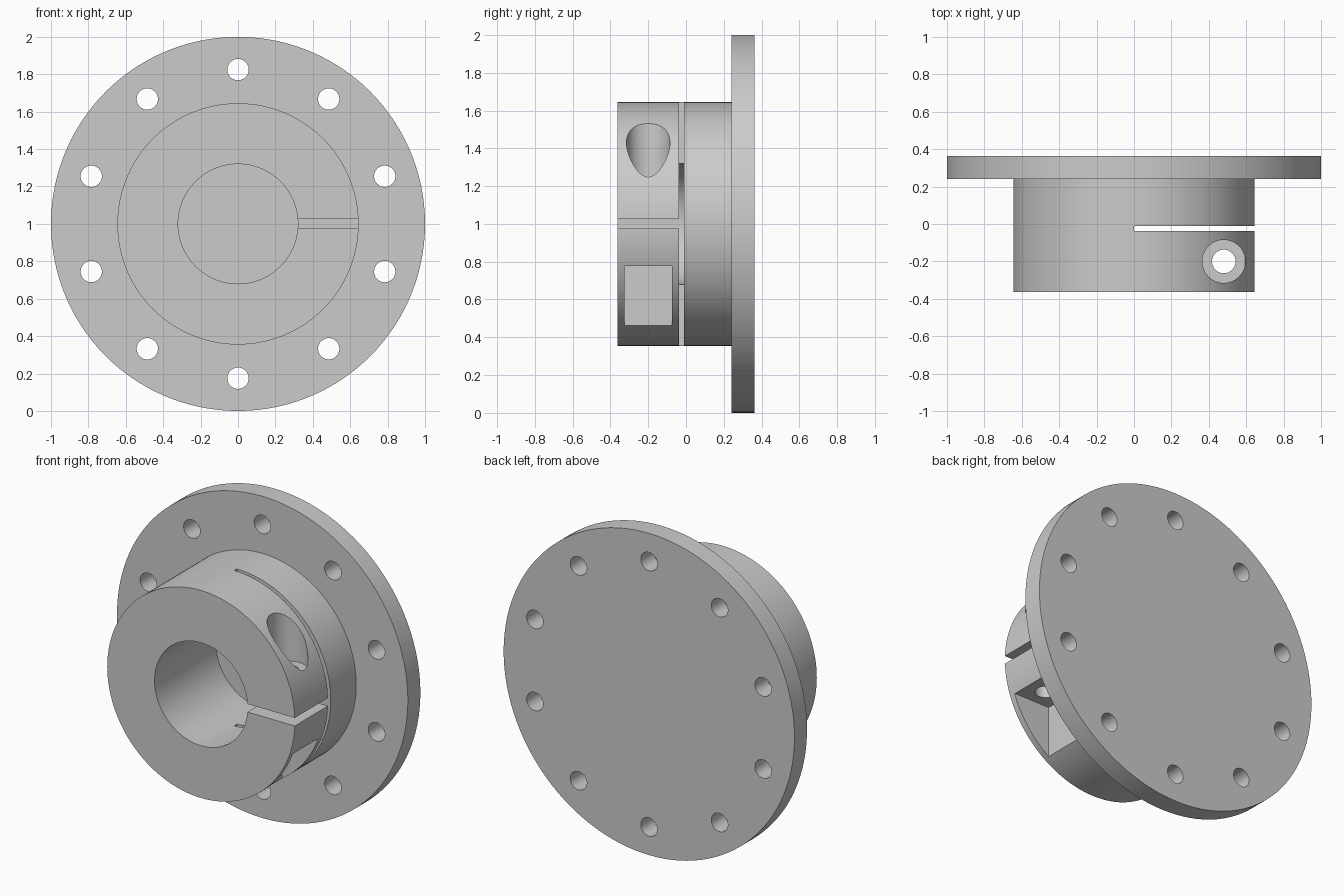
import bpy, bmesh
from math import radians, cos, sin, pi
from mathutils import Matrix

if "Cube" in bpy.data.objects:
    bpy.data.objects.remove(bpy.data.objects["Cube"])

CZ = 1.0  # height of the hub axis


def lathe(name, profile, steps):
    """Spin a (radius, y) profile around the hub axis."""
    bm = bmesh.new()
    verts = [bm.verts.new((r, y, 0)) for r, y in profile]
    edges = [bm.edges.new(pair) for pair in zip(verts, verts[1:])]
    bmesh.ops.spin(bm, geom=verts + edges, cent=(0, 0, 0), axis=(0, 1, 0),
                   angle=2 * pi, steps=steps, use_merge=True)
    bmesh.ops.remove_doubles(bm, verts=bm.verts, dist=1e-5)
    bmesh.ops.recalc_face_normals(bm, faces=bm.faces)
    bm.transform(Matrix.Translation((0, 0, CZ)))
    return to_object(name, bm)


def to_object(name, bm):
    mesh = bpy.data.meshes.new(name)
    bm.to_mesh(mesh)
    bm.free()
    obj = bpy.data.objects.new(name, mesh)
    bpy.context.collection.objects.link(obj)
    return obj


def box(name, x0, x1, y0, y1, z0, z1):
    bm = bmesh.new()
    bmesh.ops.create_cube(bm, size=1)
    bm.transform(Matrix.Translation(((x0 + x1) / 2, (y0 + y1) / 2, (z0 + z1) / 2))
                 @ Matrix.Diagonal((x1 - x0, y1 - y0, z1 - z0, 1)))
    return to_object(name, bm)


def rod(name, radius, length, centre, turn=0):
    """Cylinder along z, or along y when turned by 90 degrees about x."""
    bm = bmesh.new()
    bmesh.ops.create_cone(bm, cap_ends=True, segments=48, radius1=radius,
                          radius2=radius, depth=length)
    bm.transform(Matrix.Translation(centre) @ Matrix.Rotation(radians(turn), 4, 'X'))
    return to_object(name, bm)


# Flanged hub with a blind bore
hub = lathe("flanged_clamp_hub", [
    (0, 0.24), (0.32, 0.24), (0.32, -0.363), (0.645, -0.363),
    (0.645, 0.24), (1, 0.24), (1, 0.363), (0, 0.363)], 120)

# Ring of ten bolt holes through the flange
cutters = []
for i in range(10):
    a = radians(18 + 36 * i)
    cutters.append(rod("bolt_hole", 0.057, 0.3,
                       (0.825 * cos(a), 0.3, CZ + 0.825 * sin(a)), 90))

# Clamp slits: half-way cut across the hub, and the radial split
cutters.append(box("cross_slit", 0, 0.8, -0.037, -0.011, CZ - 0.8, CZ + 0.8))
cutters.append(box("radial_split", 0.2, 0.8, -0.5, -0.025, CZ - 0.025, CZ + 0.025))

# Clamp screw: counterbore above, clearance hole, square nut pocket below
cutters.append(rod("screw_counterbore", 0.115, 0.6, (0.48, -0.2, CZ + 0.22 + 0.3)))
cutters.append(rod("screw_hole", 0.063, 0.7, (0.48, -0.2, CZ)))
cutters.append(box("nut_pocket", 0.355, 0.605, -0.325, -0.075, CZ - 0.8, CZ - 0.22))

# Cut everything, then drop the cutters
bpy.context.view_layer.objects.active = hub
for cutter in cutters:
    cutter.hide_render = True
    mod = hub.modifiers.new(cutter.name, 'BOOLEAN')
    mod.operation = 'DIFFERENCE'
    mod.solver = 'EXACT'
    mod.object = cutter
    bpy.ops.object.modifier_apply(modifier=mod.name)
    bpy.data.objects.remove(cutter)

bpy.ops.object.select_all(action='DESELECT')
hub.select_set(True)
bpy.ops.object.shade_smooth_by_angle(angle=radians(25))
